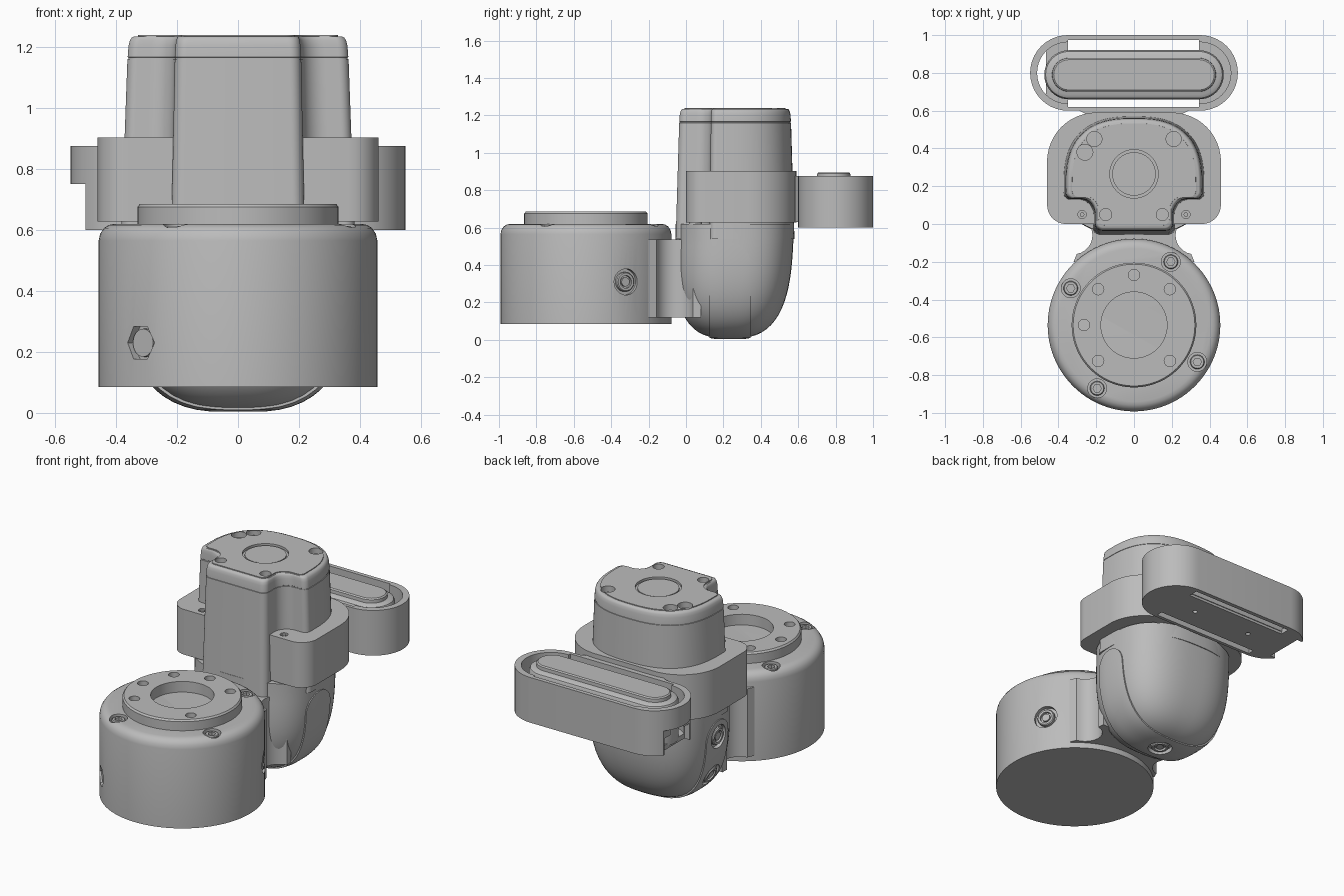
import bpy, bmesh
from math import sin, cos, pi, radians
from mathutils import Vector

if "Cube" in bpy.data.objects:
    bpy.data.objects.remove(bpy.data.objects["Cube"], do_unlink=True)

grey = bpy.data.materials.new("mid_grey")
grey.use_nodes = True
grey.diffuse_color = (0.5, 0.5, 0.5, 1)
grey.node_tree.nodes["Principled BSDF"].inputs["Base Color"].default_value = (0.5, 0.5, 0.5, 1)
parts = []


def loft(name, rings):
    """Skin matching rings of 3D points and cap both ends."""
    bm = bmesh.new()
    loops = [[bm.verts.new(p) for p in ring] for ring in rings]
    n = len(loops[0])
    for a, b in zip(loops, loops[1:]):
        for i in range(n):
            j = (i + 1) % n
            bm.faces.new((a[i], a[j], b[j], b[i]))
    bm.faces.new(loops[0][::-1])
    bm.faces.new(loops[-1])
    bmesh.ops.recalc_face_normals(bm, faces=bm.faces)
    mesh = bpy.data.meshes.new(name)
    bm.to_mesh(mesh)
    bm.free()
    mesh.materials.append(grey)
    ob = bpy.data.objects.new(name, mesh)
    bpy.context.collection.objects.link(ob)
    parts.append(ob)
    return ob


def prism(name, outline, z0, z1):
    return loft(name, [[(x, y, z) for x, y in outline] for z in (z0, z1)])


def box(name, x0, x1, y0, y1, z0, z1):
    return prism(name, [(x0, y0), (x1, y0), (x1, y1), (x0, y1)], z0, z1)


def turned(name, profile, loc, axis=(0, 0, 1), n=48):
    """Revolve (radius, height) pairs round an axis."""
    q = Vector(axis).to_track_quat('Z', 'Y')
    return loft(name, [[q @ Vector((r * cos(2 * pi * i / n), r * sin(2 * pi * i / n), h)) + Vector(loc)
                        for i in range(n)] for r, h in profile])


def arc(cx, cy, r, a0, a1, n=8):
    return [(cx + r * cos(radians(a0 + (a1 - a0) * i / n)),
             cy + r * sin(radians(a0 + (a1 - a0) * i / n))) for i in range(n + 1)]


def stadium(hx, r, cy):
    return arc(hx, cy, r, -90, 90, 20) + arc(-hx, cy, r, 90, 270, 20)


def mirrored(half):
    return half + [(-x, y) for x, y in reversed(half) if x > 1e-4]


def spow(v, e):
    return (1 if v >= 0 else -1) * abs(v) ** e


def cut(targets, cutter, op='DIFFERENCE'):
    for ob in targets:
        mod = ob.modifiers.new("cut", 'BOOLEAN')
        mod.operation, mod.solver, mod.object = op, 'EXACT', cutter
        bpy.context.view_layer.objects.active = ob
        bpy.ops.object.modifier_apply(modifier=mod.name)
    parts.remove(cutter)
    bpy.data.objects.remove(cutter, do_unlink=True)


def hole(targets, r, depth, loc, axis=(0, 0, 1), n=32):
    cut(targets, turned("hole_cutter", [(r, -depth), (r, 0.08)], loc, axis, n))


def port(name, targets, loc, axis):
    """Round recess holding a hollow connector."""
    hole(targets, 0.07, 0.025, loc, axis)
    turned(name, [(0.052, -0.05), (0.052, -0.008), (0.047, -0.002), (0.034, -0.002), (0.034, -0.018),
                  (0.024, -0.018), (0.024, -0.006)], loc, axis, 32)


# Round base
BY = -0.535
base = turned("base_drum", [(0.457, 0.085), (0.457, 0.565), (0.452, 0.588), (0.44, 0.606),
                            (0.424, 0.616), (0.405, 0.62)], (0, BY, 0), n=96)
flange = turned("base_flange", [(0.33, 0.6), (0.33, 0.675), (0.322, 0.685)], (0, BY, 0), n=96)
hole([flange], 0.175, 0.1, (0, BY, 0.685), n=64)
for x, y in [(0.19, 0.19), (-0.19, 0.19), (0.19, -0.19), (-0.19, -0.19), (0, 0.265), (-0.265, 0)]:
    hole([flange], 0.03, 0.1, (x, BY + y, 0.685))

# Rim screws with hexagonal sockets
for x, y in [(0.195, 0.335), (-0.335, 0.195), (0.335, -0.195), (-0.195, -0.335)]:
    hole([base], 0.05, 0.03, (x, BY + y, 0.62))
    screw = turned("rim_screw", [(0.038, 0.56), (0.038, 0.608), (0.034, 0.613)], (x, BY + y, 0), n=24)
    hole([screw], 0.022, 0.02, (x, BY + y, 0.613), n=6)

# Hexagonal plug and side connector on the base
hole([base], 0.062, 0.03, (-0.32, -0.86, 0.23), (-0.7, -0.71, 0), 6)
turned("hex_plug", [(0.046, -0.06), (0.046, -0.012)], (-0.32, -0.86, 0.23), (-0.7, -0.71, 0), 32)
port("base_connector", [base], (0.403, -0.32, 0.31), (0.88, 0.47, 0))

# Neck between base and elbow, with hollow sides
side = arc(0.32, -0.06, 0.1, 260, 100, 12)
prism("neck", mirrored([(0.32, -0.2)] + side + [(0.3, 0.08)]), 0.12, 0.537)


# Domed elbow housing
def dome_rings(grow):
    levels = [0.54 * (1 - cos(pi / 2 * i / 18)) for i in range(1, 19)] + [0.612]
    rings = []
    for z in levels:
        t = max(0, 1 - z / 0.54)
        f = (1 - t ** 2.9) ** (1 / 2.9)
        a, b, cy = 0.382 * f + grow, 0.315 * f + grow, 0.26 - 0.025 * t
        rings.append([(a * spow(cos(u), 0.75), cy + b * spow(sin(u), 0.75), z + 0.008 - grow)
                      for u in [2 * pi * i / 72 for i in range(72)]])
    return rings


elbow = loft("elbow_housing", dome_rings(0))
panel = loft("elbow_band", dome_rings(0.006))
arch = [(0.125, -0.1)] + arc(0.235, 0.41, 0.11, 180, 0, 16) + [(0.345, -0.1)]
cut([panel], loft("band_cutter", [[(x, y, z) for y, z in arch] for x in (-0.6, 0.6)]), 'INTERSECT')
for name, loc, axis in [("upper_connector", (-0.386, 0.235, 0.42), (-1, 0, -0.05)),
                        ("lower_connector", (-0.338, 0.235, 0.17), (-1, 0, -0.4)),
                        ("bottom_connector", (0, 0.235, 0.004), (0, 0, -1))]:
    port(name, [elbow, panel], loc, axis)

# Tapered upper housing with two scooped front corners
back = [(0.385 * spow(cos(u), 0.77), 0.2 + 0.38 * spow(sin(u), 0.77))
        for u in [pi / 2 * i / 24 for i in range(1, 24)]] + [(0, 0.58)]
outline = mirrored(arc(0.18, -0.015, 0.04, -90, 0) + arc(0.305, 0.04, 0.085, 180, 90)
                   + arc(0.35, 0.16, 0.035, -90, 0) + back)


def scaled(s, z):
    return [(x * s, 0.265 + (y - 0.265) * s, z) for x, y in outline]


tower = loft("upper_housing", [scaled(s, z) for s, z in [
    (1, 0.54), (0.942, 1.16), (0.934, 1.161), (0.934, 1.166), (0.94, 1.167), (0.932, 1.205),
    (0.92, 1.222), (0.905, 1.231), (0.885, 1.235)]])
lid = loft("top_plate", [scaled(0.855, 1.2), scaled(0.85, 1.24)])
top = [tower, lid]
hole(top, 0.128, 0.014, (0, 0.265, 1.24), n=64)
turned("top_disc", [(0.115, 1.2), (0.115, 1.234)], (0, 0.265, 0), n=64)
for x, y, r in [(0.21, 0.45, 0.04), (-0.21, 0.45, 0.04), (-0.26, 0.38, 0.042),
                (-0.15, 0.05, 0.032), (0.15, 0.05, 0.032)]:
    hole(top, r, 0.035, (x, y, 1.24))

# Clamp collar around the housing, with its bolts
clamp = prism("clamp_collar", mirrored(
    arc(0.36, 0.1, 0.1, -90, 0) + arc(0.2, 0.33, 0.26, 0, 90, 20)), 0.628, 0.903)
for x in (-0.275, 0.275):
    hole([clamp], 0.022, 0.02, (x, 0.05, 0.903))
    turned("clamp_bolt", [(0.012, 0.87), (0.012, 0.9)], (x, 0.05, 0), n=16)
    turned("clamp_bolt_end", [(0.035, 0.6), (0.035, 0.64)], (x, 0.05, 0), n=24)
prism("clamp_bridge", mirrored([(0.25, 0.5), (0.26, 0.585), (0.29, 0.6), (0.34, 0.618)]), 0.63, 0.875)

# Rear tray: long rounded shell with slotted floor and one open end
tray = prism("rear_tray", stadium(0.35, 0.2, 0.8), 0.6, 0.875)
cut([tray], prism("tray_cutter", stadium(0.35, 0.163, 0.8), 0.63, 1))
for y0, y1 in [(0.62, 0.66), (0.915, 0.975)]:
    cut([tray], box("slot_cutter", -0.35, 0.345, y0, y1, 0.5, 1))
cut([tray], box("end_cutter", -0.7, -0.5, 0.5, 1.1, 0.5, 0.75))
cut([tray], box("floor_cutter", -0.6, -0.465, 0.68, 0.92, 0.5, 0.7))
for x in (-0.2, 0.2):
    hole([tray], 0.014, 0.02, (x, 0.79, 0.6), (0, 0, -1), 16)

# Insert in the tray, with raised pad
loft("tray_insert", [[(x, y, z) for x, y in stadium(0.345, r, 0.79)]
                     for r, z in [(0.13, 0.615), (0.13, 0.845), (0.123, 0.86), (0.105, 0.87)]])
loft("insert_pad", [[(x, y, z) for x, y in stadium(0.345, r, 0.79)]
                    for r, z in [(0.09, 0.85), (0.088, 0.89), (0.08, 0.896)]])

# Smooth curved faces, keep edges sharp
bpy.ops.object.select_all(action='DESELECT')
for ob in parts:
    ob.select_set(True)
bpy.context.view_layer.objects.active = parts[0]
bpy.ops.object.shade_smooth_by_angle(angle=radians(35))
